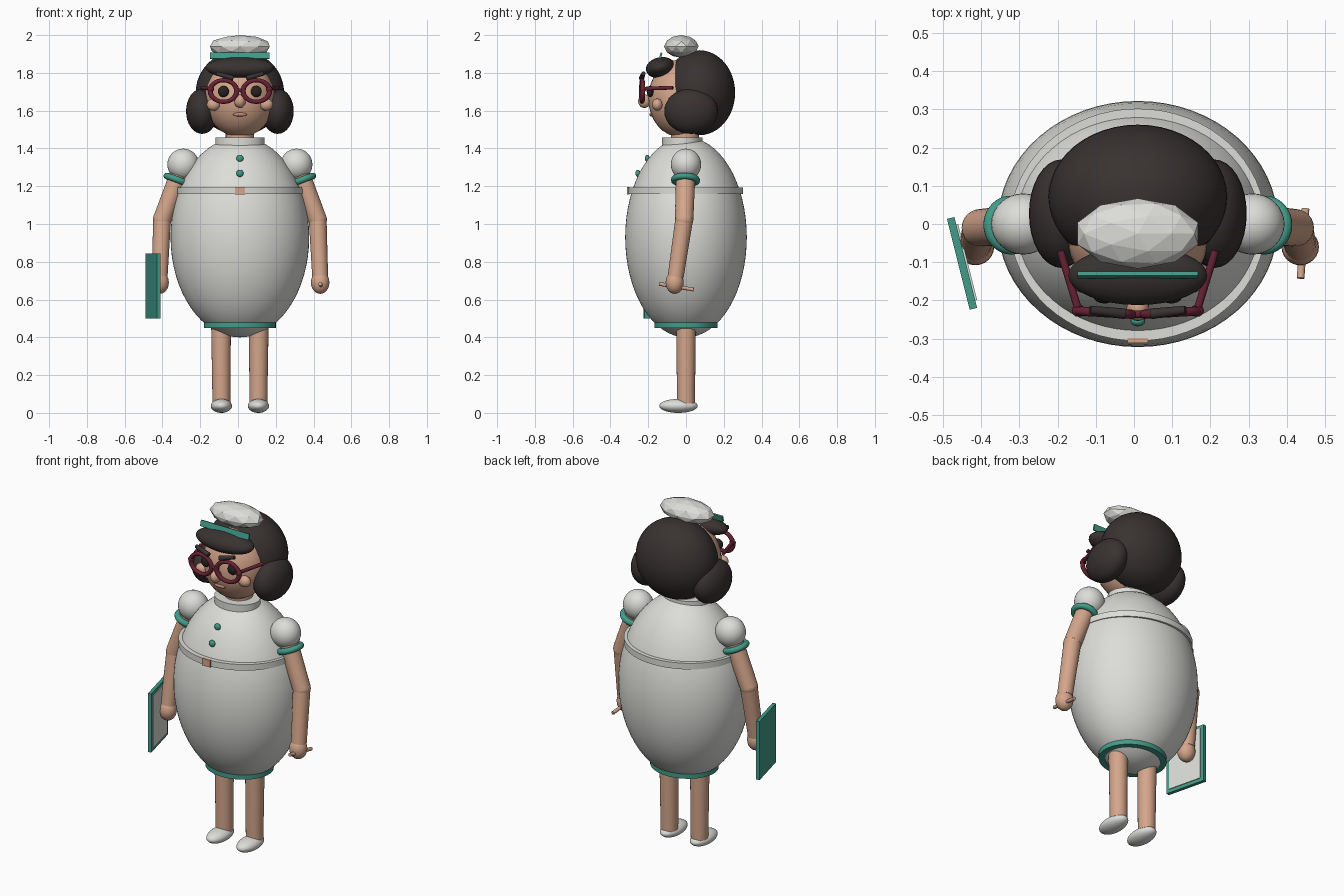
import bpy, math
from mathutils import Vector, Matrix

if "Cube" in bpy.data.objects:
    bpy.data.objects.remove(bpy.data.objects["Cube"])

CX = 0.01  # centre line of the figure


def material(name, color):
    m = bpy.data.materials.new(name)
    m.diffuse_color = (*color, 1)
    m.use_nodes = True
    m.node_tree.nodes["Principled BSDF"].inputs["Base Color"].default_value = m.diffuse_color
    return m


WHITE = material("uniform_white", (0.72, 0.72, 0.69))
SKIN = material("skin", (0.66, 0.38, 0.26))
HAIR = material("dark_hair", (0.040, 0.032, 0.030))
TEAL = material("teal_trim", (0.055, 0.33, 0.25))
MAROON = material("maroon_frame", (0.14, 0.016, 0.036))
EYE = material("eye_dark", (0.02, 0.016, 0.015))
LIP = material("lip", (0.50, 0.24, 0.18))


def finish(name, mat, smooth=True):
    ob = bpy.context.object
    ob.name = name
    ob.data.name = name
    ob.data.materials.append(mat)
    if smooth:
        bpy.ops.object.transform_apply(location=False, rotation=False, scale=True)
        bpy.ops.object.shade_smooth_by_angle(angle=math.radians(35))
    return ob


def ball(name, loc, radii, mat, rot=(0, 0, 0), seg=32):
    bpy.ops.mesh.primitive_uv_sphere_add(segments=seg, ring_count=seg // 2, location=loc, rotation=rot)
    bpy.context.object.scale = radii
    return finish(name, mat)


def disc(name, loc, rx, ry, height, mat):
    bpy.ops.mesh.primitive_cylinder_add(vertices=64, radius=1, depth=height, location=loc)
    bpy.context.object.scale = (rx, ry, 1)
    return finish(name, mat)


def limb(name, a, b, r1, r2, mat, seg=24):
    """Tapered cylinder from point a to point b."""
    a, b = Vector(a), Vector(b)
    bpy.ops.mesh.primitive_cone_add(vertices=seg, radius1=r1, radius2=r2, depth=(b - a).length,
                                    location=(a + b) / 2,
                                    rotation=(b - a).to_track_quat('Z', 'Y').to_euler())
    return finish(name, mat)


def box(name, loc, size, mat, rot=(0, 0, 0)):
    bpy.ops.mesh.primitive_cube_add(size=1, location=loc, rotation=rot)
    bpy.context.object.scale = size
    return finish(name, mat, smooth=False)


def ring(name, loc, rot, major, minor, mat, stretch=(1, 1, 1)):
    bpy.ops.mesh.primitive_torus_add(location=loc, rotation=rot, major_radius=major, minor_radius=minor,
                                     major_segments=40, minor_segments=12)
    bpy.context.object.scale = stretch
    return finish(name, mat)


# Torso and dress
ball("dress_body", (CX, 0, 0.93), (0.367, 0.322, 0.53), WHITE, seg=64)
disc("belt", (CX, -0.002, 1.176), 0.335, 0.304, 0.036, WHITE)
box("belt_buckle", (CX, -0.305, 1.176), (0.054, 0.014, 0.042), SKIN)
disc("hem_band", (CX, 0, 0.465), 0.19, 0.167, 0.03, TEAL)
disc("collar", (CX, -0.02, 1.432), 0.13, 0.107, 0.052, WHITE)
for i, (y, z) in enumerate([(-0.205, 1.347), (-0.255, 1.268)]):
    ball(f"button_{i}", (CX, y, z), (0.019, 0.013, 0.019), TEAL, seg=16)

# Neck, head and face
limb("neck", (CX, -0.005, 1.40), (CX, -0.005, 1.56), 0.075, 0.075, SKIN)
ball("head", (CX, -0.03, 1.665), (0.185, 0.17, 0.205), SKIN)
ball("nose", (CX, -0.22, 1.65), (0.03, 0.034, 0.036), SKIN, seg=20)
ball("mouth", (CX, -0.182, 1.58), (0.037, 0.012, 0.011), LIP, seg=20)

# Hair
ball("hair_back", (CX, 0.07, 1.695), (0.234, 0.19, 0.225), HAIR, seg=48)
ball("hair_fringe", (CX, -0.135, 1.828), (0.182, 0.078, 0.055), HAIR, rot=(math.radians(12), 0, 0))

# Low-poly cap with its front band
bpy.ops.mesh.primitive_ico_sphere_add(subdivisions=2, radius=1, location=(CX, -0.025, 1.94))
bpy.context.object.scale = (0.166, 0.092, 0.06)
finish("cap", WHITE, smooth=False)
box("cap_band", (CX, -0.134, 1.89), (0.315, 0.010, 0.034), TEAL, rot=(math.radians(-15), 0, 0))

# Paired parts
for side, s in (("left", -1), ("right", 1)):
    def P(x, y, z):
        return (CX + s * x, y, z)

    # Head details
    ball(f"hair_bun_{side}", P(0.2, 0.027, 1.597), (0.085, 0.142, 0.12), HAIR)
    ball(f"cheek_{side}", P(0.14, -0.152, 1.632), (0.036, 0.028, 0.032), SKIN, seg=20)
    ball(f"eye_{side}", P(0.087, -0.19, 1.702), (0.029, 0.018, 0.03), EYE, seg=20)
    tilt = math.radians(17)
    limb(f"eyebrow_{side}", P(0.035, -0.235, 1.772), P(0.125, -0.225, 1.797), 0.014, 0.011, HAIR, seg=12)

    # Glasses
    ring(f"lens_rim_{side}", P(0.087, -0.232, 1.704), (math.pi / 2, 0, s * 0.06), 0.062, 0.012, MAROON,
         (1.13, 0.92, 1))
    ball(f"hinge_{side}", P(0.155, -0.227, 1.714), (0.018, 0.016, 0.016), MAROON, seg=16)
    limb(f"temple_{side}", P(0.155, -0.227, 1.716), P(0.203, -0.07, 1.722), 0.01, 0.01, MAROON, seg=12)

    # Arms
    shoulder, elbow, wrist = P(0.3, 0, 1.315), P(0.412, -0.01, 1.022), P(0.425, -0.055, 0.72)
    axis = Vector(elbow) - Vector(shoulder)
    ball(f"puff_sleeve_{side}", shoulder, (0.084, 0.08, 0.084), WHITE)
    ring(f"sleeve_cuff_{side}", Vector(shoulder) + axis * 0.28, axis.to_track_quat('Z', 'Y').to_euler(),
         0.06, 0.017, TEAL)
    limb(f"upper_arm_{side}", shoulder, elbow, 0.052, 0.049, SKIN)
    ball(f"elbow_{side}", elbow, (0.049, 0.049, 0.049), SKIN, seg=24)
    limb(f"forearm_{side}", elbow, wrist, 0.047, 0.042, SKIN)
    ball(f"hand_{side}", P(0.425, -0.06, 0.69), (0.049, 0.048, 0.06), SKIN, seg=24)

    # Legs and shoes
    limb(f"leg_{side}", P(0.098, 0, 0.05), P(0.1, 0, 0.52), 0.047, 0.053, SKIN)
    ball(f"shoe_{side}", P(0.098, -0.04, 0.037), (0.056, 0.102, 0.037), WHITE)

limb("glasses_bridge", (CX - 0.022, -0.236, 1.708), (CX + 0.022, -0.236, 1.708), 0.01, 0.01, MAROON, seg=12)

# Pencil held in the right hand
limb("pencil", (0.436, -0.142, 0.683), (0.449, 0.04, 0.653), 0.01, 0.01, SKIN, seg=12)

# Clipboard held in the left hand, with paper on the inner face
yaw = math.radians(14)
centre = Vector((-0.45, -0.103, 0.672))
inward = Matrix.Rotation(yaw, 3, 'Z') @ Vector((1, 0, 0))
box("clipboard", centre, (0.02, 0.245, 0.345), TEAL, rot=(0, 0, yaw))
box("clipboard_paper", centre + inward * 0.011, (0.008, 0.205, 0.305), WHITE, rot=(0, 0, yaw))
